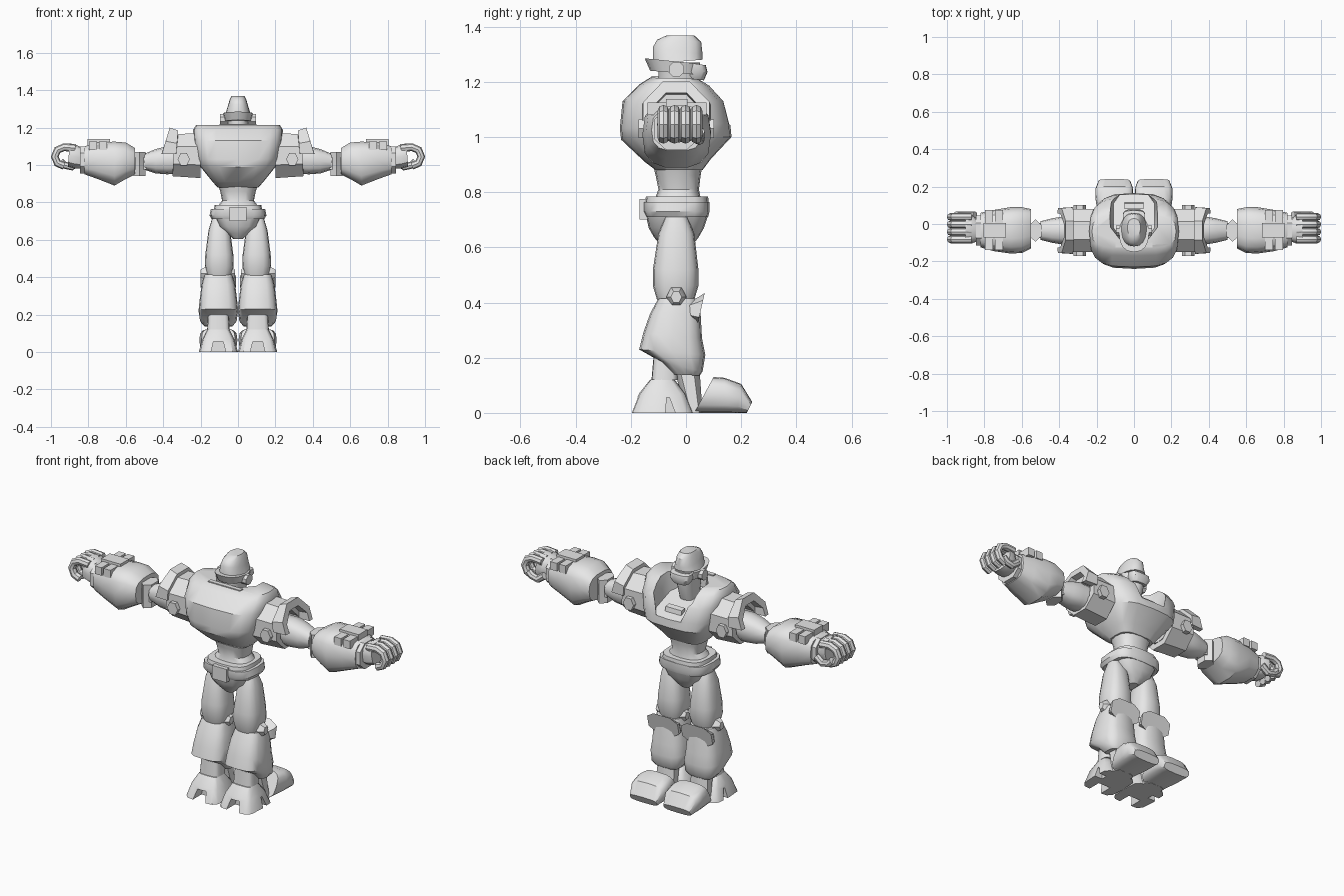
import bpy
import bmesh
from math import cos, sin, pi, radians
from mathutils import Vector

default = bpy.data.objects.get("Cube")
if default:
    bpy.data.objects.remove(default, do_unlink=True)

grey = bpy.data.materials.new("plain_grey")
grey.use_nodes = True
colour = (0.8, 0.8, 0.8, 1)
grey.diffuse_color = colour
grey.node_tree.nodes["Principled BSDF"].inputs["Base Color"].default_value = colour
parts = []


def outline(sides, power, flat):
    """Unit outline between circle and square; flat puts edges on the axes."""
    def bend(value):
        if abs(value) < 1e-6:
            return 0.0
        return abs(value) ** power * (1 if value > 0 else -1)
    angles = [2 * pi * (i + (0.5 if flat else 0)) / sides for i in range(sides)]
    points = [(bend(cos(a)), bend(sin(a))) for a in angles]
    wide = max(p[0] for p in points)
    high = max(p[1] for p in points)
    return [(u / wide, v / high) for u, v in points]


def loft(name, rings, closed=False, keep_above=None):
    """Skin a list of rings; cap the ends, or join last to first."""
    bm = bmesh.new()
    loops = [[bm.verts.new(p) for p in ring] for ring in rings]
    pairs = list(zip(loops, loops[1:]))
    if closed:
        pairs.append((loops[-1], loops[0]))
    else:
        bm.faces.new(loops[0])
        bm.faces.new(loops[-1])
    for low, high in pairs:
        for i in range(len(low)):
            bm.faces.new((low[i - 1], low[i], high[i], high[i - 1]))
    if keep_above is not None:
        geometry = bm.verts[:] + bm.edges[:] + bm.faces[:]
        bmesh.ops.bisect_plane(bm, geom=geometry, plane_co=(0, 0, keep_above),
                               plane_no=(0, 0, 1), clear_inner=True)
        bmesh.ops.holes_fill(bm, edges=bm.edges[:])
    bmesh.ops.recalc_face_normals(bm, faces=bm.faces[:])
    mesh = bpy.data.meshes.new(name)
    bm.to_mesh(mesh)
    bm.free()
    mesh.materials.append(grey)
    obj = bpy.data.objects.new(name, mesh)
    bpy.context.collection.objects.link(obj)
    parts.append(obj)
    return obj


def stack(name, rows, cx=0, sides=16, power=0.6, flat=False):
    """Rows: y and z at the near edge, y and z at the far edge, half width."""
    shape = outline(sides, power, flat)
    rings = []
    for y0, z0, y1, z1, half in rows:
        rings.append([(cx + half * u, y0 + (y1 - y0) * (1 + v) / 2,
                       z0 + (z1 - z0) * (1 + v) / 2) for u, v in shape])
    return loft(name, rings)


def limb(name, rows, sides=12, power=0.8, flat=False, **options):
    """Rows along x: x at bottom, x at top, y range, z range."""
    shape = outline(sides, power, flat)
    rings = []
    for xa, xb, y0, y1, z0, z1 in rows:
        rings.append([(xa + (xb - xa) * (1 + v) / 2, y0 + (y1 - y0) * (1 + u) / 2,
                       z0 + (z1 - z0) * (1 + v) / 2) for u, v in shape])
    return loft(name, rings, **options)


def box(name, x0, x1, y0, y1, z0, z1):
    return limb(name, [(x, x, y0, y1, z0, z1) for x in (x0, x1)], 4, 1, True)


def tube(name, path, y, radius, sides=8):
    """Round bar following a path of x and z at a fixed y."""
    points = [Vector((x, y, z)) for x, z in path]
    across = Vector((0, 1, 0))
    rings = []
    for i, p in enumerate(points):
        along = points[min(i + 1, len(points) - 1)] - points[max(i - 1, 0)]
        side = along.cross(across).normalized()
        rings.append([p + radius * (u * across + v * side)
                      for u, v in outline(sides, 1, False)])
    return loft(name, rings)


def pair(obj):
    mod = obj.modifiers.new("mirror", 'MIRROR')
    mod.use_mirror_merge = False
    return obj


def cut(obj, cutter):
    mod = obj.modifiers.new("cut", 'BOOLEAN')
    mod.operation = 'DIFFERENCE'
    mod.object = cutter
    mod.solver = 'EXACT'
    cutter.hide_render = True
    bpy.context.view_layer.objects.active = obj
    bpy.ops.object.modifier_apply(modifier=mod.name)
    parts.remove(cutter)
    bpy.data.objects.remove(cutter, do_unlink=True)


# Head
stack("head_dome", [(-.12, 1.265, .06, 1.28, .068), (-.12, 1.325, .06, 1.3, .055),
                    (-.105, 1.352, .055, 1.345, .045), (-.07, 1.368, .03, 1.368, .035)], power=.85)
stack("helmet_brim", [(-.13, 1.24, .05, 1.225, .07), (-.15, 1.285, .05, 1.265, .08)], power=.85)
stack("face", [(-.09, 1.1, .02, 1.1, .045), (-.1, 1.2, .05, 1.2, .052),
               (-.1, 1.27, .05, 1.27, .065)], power=.85)
stack("visor", [(0, 1.215, .065, 1.205, .045), (0, 1.235, .078, 1.235, .06),
                (0, 1.27, .072, 1.26, .06)])
pair(limb("ear_discs", [(x, x, -.062, -.008, 1.218, 1.272) for x in (.05, .095)], 8, 1, True))

# Torso with an open collar that runs down one face
torso = stack("torso", [(-.11, .88, .06, .88, .11), (-.15, .91, .09, .92, .14),
                        (-.235, .99, .165, 1, .205), (-.24, 1.03, .16, 1.05, .22),
                        (-.23, 1.13, .14, 1.13, .237), (-.17, 1.19, .09, 1.185, .24),
                        (-.13, 1.215, .05, 1.21, .225)], sides=20)
cut(torso, stack("collar_cutter", [(-.11, 1.14, .2, 1.03, .11), (-.12, 1.3, .24, 1.3, .14)],
                 sides=8, power=1, flat=True))
stack("collar_rim", [(-.125, 1.12, -.1, 1.12, .1), (-.125, 1.22, -.1, 1.22, .1)],
      sides=4, power=1, flat=True)
stack("chest_hatch", [(.08, 1.04, .12, 1.04, .05), (.08, 1.09, .11, 1.085, .05)],
      sides=4, power=1, flat=True)
stack("waist", [(-.12, .9, .06, .9, .11), (-.11, .86, .053, .86, .095),
                (-.1, .81, .047, .81, .085), (-.115, .77, .055, .77, .115)], power=.8)

# Pelvis and belt
stack("belt_upper", [(-.15, .755, .083, .755, .13), (-.145, .785, .08, .785, .125)])
stack("belt_lower", [(-.145, .71, .08, .71, .14), (-.155, .73, .085, .73, .152),
                     (-.155, .765, .085, .765, .145)])
stack("pelvis", [(-.145, .715, .08, .715, .12), (-.135, .67, .065, .67, .1),
                 (-.115, .635, .045, .635, .06), (-.09, .605, .02, .605, .025)])
box("belt_buckle", -.045, .045, -.168, -.13, .7, .775)

# Shoulders
pair(limb("shoulder_rings", [(.2, .2, -.15, .08, .93, 1.17), (.35, .34, -.15, .08, .94, 1.165),
                             (.35, .34, -.115, .045, .96, 1.125), (.2, .2, -.115, .045, .96, 1.125)],
          8, 1, True, closed=True))
pair(limb("shoulder_guards", [(.34, .32, -.16, .09, .95, 1.185), (.44, .365, -.155, .085, .95, 1.2),
                              (.44, .375, -.125, .055, .97, 1.16), (.34, .32, -.125, .055, .97, 1.15)],
          8, 1, True, closed=True, keep_above=1.06))
pair(stack("shoulder_bolts", [(y, .997, y, 1.063, .033) for y in (-.172, .102)],
           .29, 6, 1))

# Arms
pair(limb("upper_arms", [(.2, .2, -.1, .03, .96, 1.1), (.38, .38, -.11, .04, .95, 1.1),
                         (.44, .44, -.1, .03, .955, 1.085), (.5, .5, -.085, .015, .975, 1.06)]))
pair(stack("elbow_hinges", [(-.095, z, .025, z, .032) for z in (.94, 1.07)], .527, 6, 1, True))
pair(box("elbow_pins", .49, .565, -.075, .005, .975, 1.04))

forearm_rows = [(.55, -.13, .08, .95, 1.09), (.6, -.155, .09, .925, 1.12),
                (.66, -.158, .09, .89, 1.125), (.75, -.145, .075, .925, 1.12),
                (.82, -.125, .06, .95, 1.1)]
for side, label in ((1, "left"), (-1, "right")):
    forearm = limb(label + "_forearm",
                   [(side * x, side * x, *rest) for x, *rest in forearm_rows], 14, .7)
    if side > 0:
        forearm.data.flip_normals()  # this shell faces inward

# Wrist gear
for i, x in enumerate((.7, .755)):
    pair(box("wrist_strap_%d" % i, x, x + .042, -.14, .075, 1.08, 1.125))
pair(box("wrist_plates", .685, .805, -.072, .005, 1.09, 1.138))
pair(limb("wrist_cuffs", [(x, x, -.115, .045, .955, 1.1) for x in (.79, .845)], 8, .8, True))

# Hands with curled fingers
pair(limb("palms", [(.83, .83, -.09, .02, .98, 1.09), (.87, .87, -.105, .05, .98, 1.11),
                    (.91, .9, -.1, .052, .99, 1.115)], power=.7))
for i in range(4):
    pair(tube("finger_%d" % i, [(.87, 1.09), (.93, 1.095), (.965, 1.08), (.98, 1.045),
                                (.965, 1.01), (.93, .995)], .038 - .04 * i, .021))
pair(tube("thumbs", [(.85, 1.02), (.89, .99), (.93, 1), (.95, 1.02)], .048, .02))

# Upper legs and knees
leg = .105
pair(stack("thighs", [(-.075, .71, .005, .71, .04), (-.1, .65, .03, .65, .058),
                      (-.12, .52, .045, .52, .075), (-.12, .46, .045, .46, .077),
                      (-.105, .41, .03, .41, .065)], .1, power=.75))
pair(limb("knee_axles", [(.015, .015, -.055, -.015, .4, .44), (.035, .035, -.072, .002, .385, .455),
                         (.175, .175, -.072, .002, .385, .455), (.2, .2, -.055, -.015, .4, .44)],
          6, 1))
pair(stack("knee_plates", [(-.01, .35, .01, .4, .07), (.02, .33, .045, .42, .09),
                           (.042, .32, .068, .435, .095)], leg, 8, .7, True))

# Shins and ankles
pair(stack("shins", [(-.1, .415, .04, .415, .075), (-.13, .36, .053, .36, .09),
                     (-.155, .29, .058, .27, .1), (-.17, .23, .07, .21, .106),
                     (-.09, .185, .06, .15, .098), (-.05, .14, .05, .135, .075)], leg, power=.65))
pair(stack("ankles", [(-.125, .12, -.03, .12, .06), (-.118, .2, -.03, .2, .055)], leg, power=.5))
pair(stack("ankle_struts", [(-.04, .145, .05, .145, .05), (.005, .0, .06, .0, .06)],
           leg, 8, .7, True))

# Heels with clawed notches
heel = stack("heels", [(-.2, 0, .03, 0, .105), (-.17, .07, .0, .07, .085),
                       (-.13, .12, -.045, .125, .058)], leg, 12, .45)
cut(heel, stack("claw_cutter", [(-.3, -.01, -.12, -.01, .042), (-.3, .055, -.12, .055, .026)],
                leg, 4, 1, True))
cut(heel, stack("side_cutter", [(-.075, -.01, -.035, -.01, .06), (-.07, .055, -.06, .055, .06)],
                leg * 2.1, 4, 1, True))
pair(heel)

# Large toe caps
pair(stack("toe_caps", [(.03, 0, .1, .13, .09), (.14, 0, .14, .127, .102),
                        (.185, 0, .2, .105, .1), (.22, 0, .24, .04, .085)], leg, 16, .6))

# Smooth the curved faces and keep the creases sharp
bpy.ops.object.select_all(action='DESELECT')
for part in parts:
    part.select_set(True)
bpy.context.view_layer.objects.active = parts[0]
bpy.ops.object.shade_smooth_by_angle(angle=radians(38))
